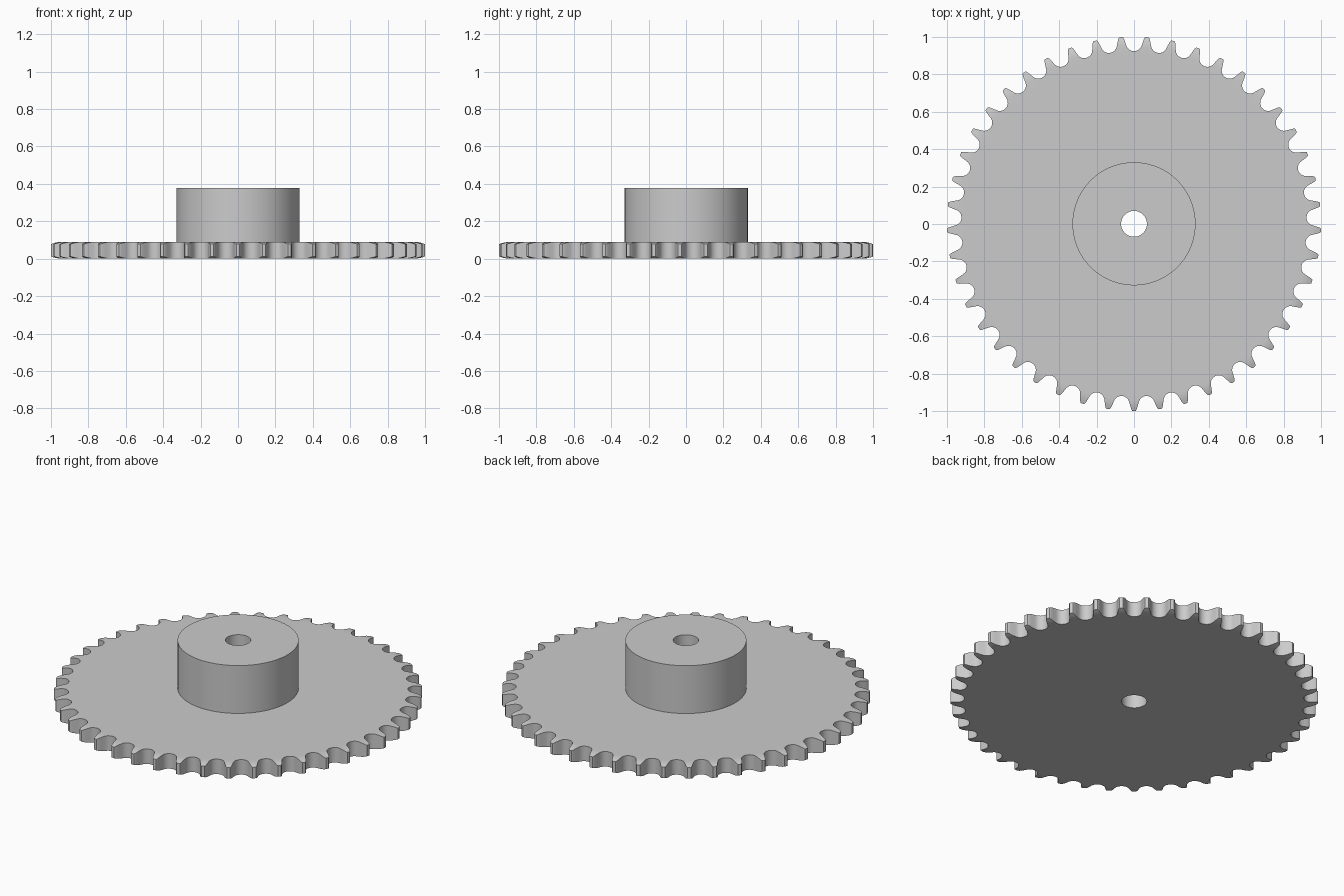
import bpy
import bmesh
from math import sin, cos, atan2, hypot, pi, radians

cube = bpy.data.objects.get("Cube")
if cube:
    bpy.data.objects.remove(cube)

TEETH = 45
PITCH = 2 * pi / TEETH
BORE, HUB = 0.069, 0.329
PLATE_TOP, HUB_TOP = 0.09, 0.377
LEVELS = [0.9, 0.94, 0.955, 0.97, 0.985, 1.0]
Y_SHIFT = 0.001

steel = bpy.data.materials.new("grey steel")
steel.use_nodes = True
grey = (0.6, 0.6, 0.6, 1)
steel.diffuse_color = grey
steel.node_tree.nodes["Principled BSDF"].inputs["Base Color"].default_value = grey


def finish(bm, name):
    bmesh.ops.remove_doubles(bm, verts=bm.verts, dist=1e-5)
    bmesh.ops.recalc_face_normals(bm, faces=bm.faces)
    mesh = bpy.data.meshes.new(name)
    bm.to_mesh(mesh)
    bm.free()
    mesh.materials.append(steel)
    obj = bpy.data.objects.new(name, mesh)
    obj.location.y = Y_SHIFT
    bpy.context.collection.objects.link(obj)
    bpy.ops.object.select_all(action='DESELECT')
    obj.select_set(True)
    bpy.context.view_layer.objects.active = obj
    bpy.ops.object.shade_smooth_by_angle(angle=radians(30))


def point(bm, angle, r, z):
    return bm.verts.new((r * cos(angle), r * sin(angle), z))


def face(bm, verts):
    # Skip corners that coincide where a column stops below a level
    ring = [v for i, v in enumerate(verts) if (v.co - verts[i - 1].co).length > 1e-6]
    if len(ring) > 2:
        bm.faces.new(ring)


# Half of one gap: round roller seat, then flank up to the narrow tooth tip
half = []
for i in range(8):
    a = radians(-90 + 10 * i)
    half.append((0.043 * cos(a), 0.966 + 0.043 * sin(a)))
half += [(0.0475, 0.972), (0.0535, 0.988), (0.0575, 0.995), (0.0605, 0.998)]
half = [(atan2(t, y), min(1.0, hypot(t, y))) for t, y in half]
half.append((PITCH / 2, 1.0))
gap = [(-a, r) for a, r in reversed(half[1:])] + half
middle = len(half) - 1


def drop(r):
    # Tooth sides taper towards the tip
    return 0.012 * (max(0, r - 0.94) / 0.06) ** 2


# Toothed plate
bm = bmesh.new()
for k in range(TEETH):
    centre = pi / 2 + k * PITCH
    rims = []
    for top, inner in ((False, BORE), (True, HUB)):
        grid = []
        for a, r_max in gap:
            column = []
            for level in LEVELS:
                r = min(level, r_max)
                z = PLATE_TOP - drop(r) if top else drop(r)
                column.append(point(bm, centre + a, r, z))
            grid.append(column)
        for c, d in zip(grid, grid[1:]):
            for j in range(len(LEVELS) - 1):
                face(bm, [c[j], d[j], d[j + 1], c[j + 1]])
        # Flat web from the rim to the centre
        z = PLATE_TOP if top else 0
        for lo, hi in ((0, middle), (middle, len(gap) - 1)):
            web = [column[0] for column in grid[lo:hi + 1]]
            web += [point(bm, centre + gap[i][0], inner, z) for i in (hi, lo)]
            face(bm, web)
        rims.append([column[-1] for column in grid])
    low, high = rims
    for i in range(len(gap) - 1):
        face(bm, [low[i], low[i + 1], high[i + 1], high[i]])
finish(bm, "toothed_plate")

# Hub with the bore running through the plate
bm = bmesh.new()
profile = [(BORE, 0), (BORE, HUB_TOP), (HUB, HUB_TOP), (HUB, PLATE_TOP)]
for k in range(TEETH * 2):
    a = pi / 2 + k * PITCH / 2
    b = a + PITCH / 2
    for p, q in zip(profile, profile[1:]):
        bm.faces.new([point(bm, a, *p), point(bm, b, *p),
                      point(bm, b, *q), point(bm, a, *q)])
finish(bm, "hub")
